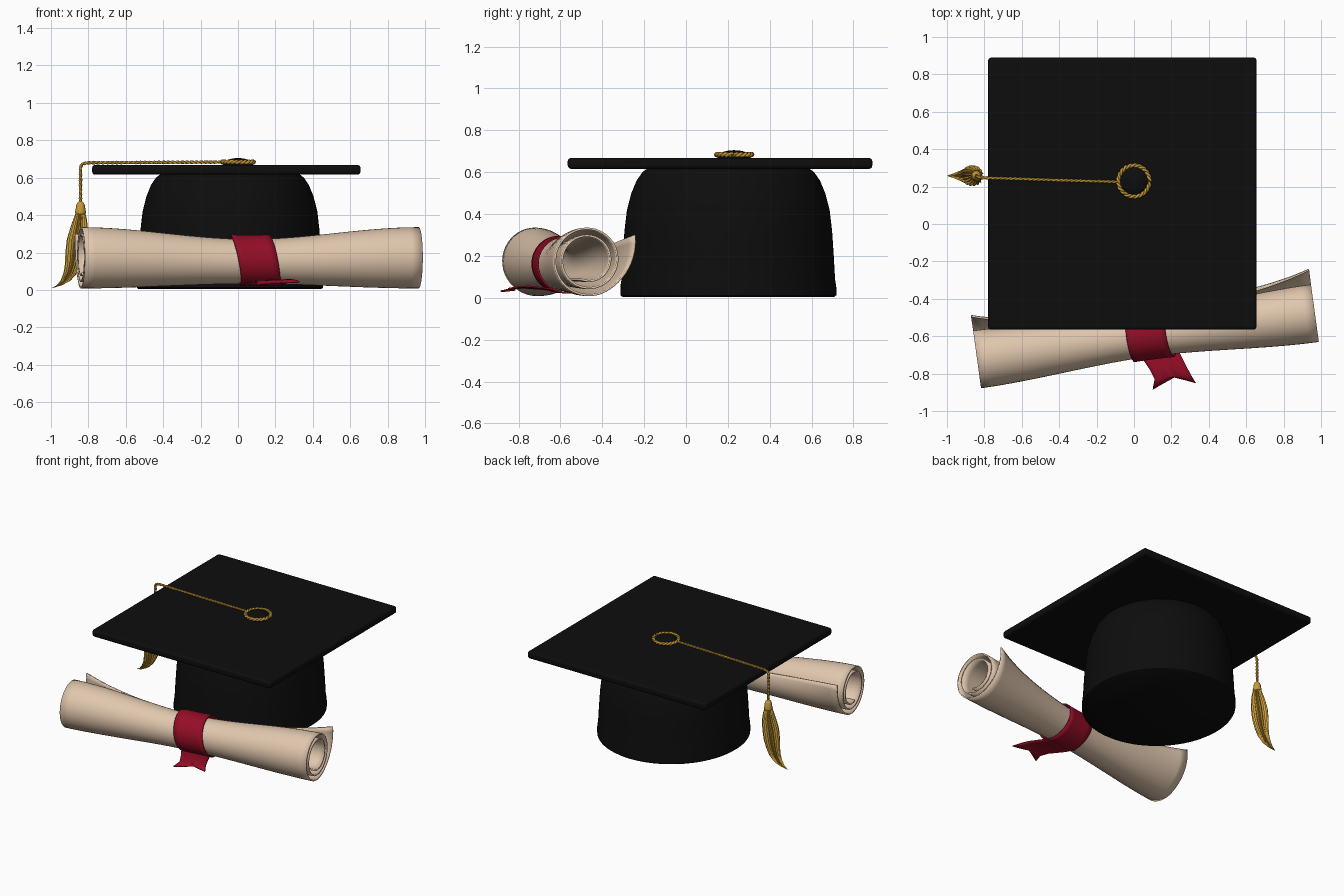
import bpy, bmesh, math
from mathutils import Vector

if "Cube" in bpy.data.objects:
    bpy.data.objects.remove(bpy.data.objects["Cube"])


def material(name, r, g, b):
    m = bpy.data.materials.new(name)
    m.use_nodes = True
    m.diffuse_color = (r, g, b, 1)
    bsdf = m.node_tree.nodes["Principled BSDF"]
    bsdf.inputs["Base Color"].default_value = (r, g, b, 1)
    bsdf.inputs["Roughness"].default_value = 0.7
    return m


BLACK = material("black cloth", 0.004, 0.004, 0.004)
GOLD = material("gold thread", 0.56, 0.32, 0.04)
CREAM = material("cream paper", 0.75, 0.57, 0.42)
RED = material("red ribbon", 0.30, 0.004, 0.02)


def finish(obj, mat, angle=40):
    obj.data.materials.append(mat)
    bpy.ops.object.select_all(action="DESELECT")
    obj.select_set(True)
    bpy.context.view_layer.objects.active = obj
    bpy.ops.object.shade_smooth_by_angle(angle=math.radians(angle))
    return obj


def loft(name, rows, mat, closed=False, caps=False, thickness=0, angle=40):
    """Skin a list of equally long rows of points."""
    bm = bmesh.new()
    grid = [[bm.verts.new(p) for p in row] for row in rows]
    n = len(grid[0])
    for a, b in zip(grid, grid[1:]):
        for i in range(n if closed else n - 1):
            j = (i + 1) % n
            bm.faces.new((a[i], a[j], b[j], b[i]))
    if caps:
        bm.faces.new(grid[0])
        bm.faces.new(grid[-1])
    bmesh.ops.recalc_face_normals(bm, faces=bm.faces)
    mesh = bpy.data.meshes.new(name)
    bm.to_mesh(mesh)
    bm.free()
    obj = bpy.data.objects.new(name, mesh)
    bpy.context.collection.objects.link(obj)
    if thickness:
        mod = obj.modifiers.new("thickness", "SOLIDIFY")
        mod.thickness = thickness
        mod.offset = 0
    return finish(obj, mat, angle)


def ring(cx, cy, z, rx, ry, n, flute=0, twist=0):
    pts = []
    for i in range(n):
        a = math.tau * i / n
        k = 1 + flute * (i % 2 * 2 - 1)
        pts.append((cx + rx * k * math.cos(a + twist), cy + ry * k * math.sin(a + twist), z))
    return pts


# Cap crown
crown = [(0.004, 0.505), (0.012, 0.516), (0.05, 0.516), (0.09, 0.51), (0.2, 0.504), (0.32, 0.496),
         (0.42, 0.484), (0.5, 0.463), (0.56, 0.438), (0.6, 0.41), (0.63, 0.37)]
loft("cap_crown", [ring(-0.043, 0.202, z, r * 0.965, r, 72) for z, r in crown], BLACK, True, True)

# Square board with softened edges
bpy.ops.mesh.primitive_cube_add(size=1, location=(-0.0625, 0.1625, 0.642))
board = bpy.context.object
board.name = "cap_board"
board.scale = (1.435, 1.455, 0.052)
bpy.ops.object.transform_apply(location=False, rotation=False, scale=True)
bevel = board.modifiers.new("soft edges", "BEVEL")
bevel.width = 0.016
bevel.segments = 3
finish(board, BLACK)

# Button on top
bpy.ops.mesh.primitive_uv_sphere_add(segments=32, ring_count=16, radius=1, location=(0, 0.23, 0.672))
button = bpy.context.object
button.name = "cap_button"
button.scale = (0.08, 0.08, 0.033)
finish(button, BLACK)


def rope(name, path, strand=0.0075, spread=0.006, pitch=0.05):
    """Two strands twisted around a polyline."""
    curve = bpy.data.curves.new(name, "CURVE")
    curve.dimensions = "3D"
    curve.bevel_depth = strand
    curve.bevel_resolution = 1
    samples, run = [], 0
    for a, b in zip(path, path[1:]):
        a, b = Vector(a), Vector(b)
        d = (b - a).normalized()
        side = d.cross(Vector((0, 0, 1)))
        side = side.normalized() if side.length > 0.2 else Vector((0, 1, 0))
        up = side.cross(d)
        steps = max(2, round((b - a).length / 0.008))
        for i in range(steps):
            samples.append((a.lerp(b, i / steps), side, up, run + (b - a).length * i / steps))
        run += (b - a).length
    for phase in (0, math.pi):
        spline = curve.splines.new("POLY")
        spline.points.add(len(samples) - 1)
        for point, (p, side, up, s) in zip(spline.points, samples):
            w = math.tau * s / pitch + phase
            point.co = (*(p + spread * (side * math.cos(w) + up * math.sin(w))), 1)
    obj = bpy.data.objects.new(name, curve)
    bpy.context.collection.objects.link(obj)
    curve.materials.append(GOLD)


# Cord: loop around the button, run across the board and drop
rope("button_loop", ring(0, 0.23, 0.684, 0.084, 0.084, 25) + [(0.084, 0.23, 0.684)])
rope("tassel_cord", [(-0.085, 0.225, 0.684), (-0.4, 0.234, 0.682), (-0.8, 0.247, 0.68),
                     (-0.832, 0.25, 0.674), (-0.842, 0.255, 0.655), (-0.842, 0.258, 0.45)], 0.006, 0.004)

# Tassel knot and fluted, curling skirt
knot = [(0.475, 0.008), (0.465, 0.018), (0.45, 0.024), (0.43, 0.026), (0.415, 0.03), (0.4, 0.024)]
loft("tassel_knot", [ring(-0.842, 0.258, z, r, r, 20) for z, r in knot], GOLD, True, True)
skirt = [(0.415, -0.842, 0.022), (0.38, -0.844, 0.032), (0.33, -0.85, 0.042), (0.27, -0.861, 0.048),
         (0.2, -0.87, 0.047), (0.14, -0.88, 0.04), (0.09, -0.896, 0.033), (0.05, -0.922, 0.024),
         (0.025, -0.955, 0.013), (0.01, -0.994, 0.002)]
loft("tassel_skirt", [ring(x, 0.258, z, r, r * 1.05, 36, 0.13, i * 0.05)
                      for i, (z, x, r) in enumerate(skirt)], GOLD, True, True, angle=30)

# Scroll: a sheet rolled about a tilted axis, pinched at the middle
MID, HALF, SLOPE = 0.063, 0.903, 0.137
ACROSS = Vector((-SLOPE, 1, 0)).normalized()


def pinch(x):
    t = min(1, abs(x - MID) / HALF)
    return t * t * (3 - 2 * t)


def scroll_point(x, angle, scale=1, extra=0):
    f = pinch(x)
    r = (0.122 + 0.048 * f) * scale + extra
    centre = Vector((x, -0.592 + SLOPE * (x - MID), 0.158 + 0.022 * f))
    return centre + ACROSS * r * math.cos(angle) + Vector((0, 0, r * math.sin(angle)))


def sheet_scale(deg, x):
    flap = 0.5 * (abs(x - MID) / HALF) ** 4
    if deg < 90:
        return 1 + flap * (1 - deg / 90) ** 2
    return 1 - 0.2 * (deg - 90) / 360


rows = []
for i in range(33):
    x = MID + HALF * (i / 16 - 1)
    rows.append([scroll_point(x, math.radians(28 - d), sheet_scale(d, x)) for d in range(0, 860, 8)])
loft("scroll_sheet", rows, CREAM, thickness=0.01)

# Ribbon band, slanted around the scroll
rows = []
for i in range(7):
    row = []
    for k in range(56):
        a = math.tau * k / 56
        x = -0.015 + 0.21 * i / 6 - 0.026 * math.sin(a)
        row.append(scroll_point(x, a, 1, 0.01))
    rows.append(row)
loft("ribbon_band", rows, RED, closed=True, thickness=0.008)

# Ribbon tail with a notched end
left = [(0.0, -0.6), (0.02, -0.68), (0.085, -0.78), (0.11, -0.83), (0.1, -0.885)]
right = [(0.2, -0.6), (0.23, -0.66), (0.275, -0.75), (0.3, -0.8), (0.33, -0.85)]
rows = []
for i, (l, r) in enumerate(zip(left, right)):
    row = []
    for k in range(9):
        t = k / 8
        notch = 0.05 * (1 - abs(2 * t - 1)) if i == 4 else 0
        height = 0.028 + 0.02 * math.sin(i * 0.75) + 0.012 * t * i / 4
        row.append((l[0] + (r[0] - l[0]) * t, l[1] + (r[1] - l[1]) * t + notch, height))
    rows.append(row)
loft("ribbon_tail", rows, RED, thickness=0.008)
